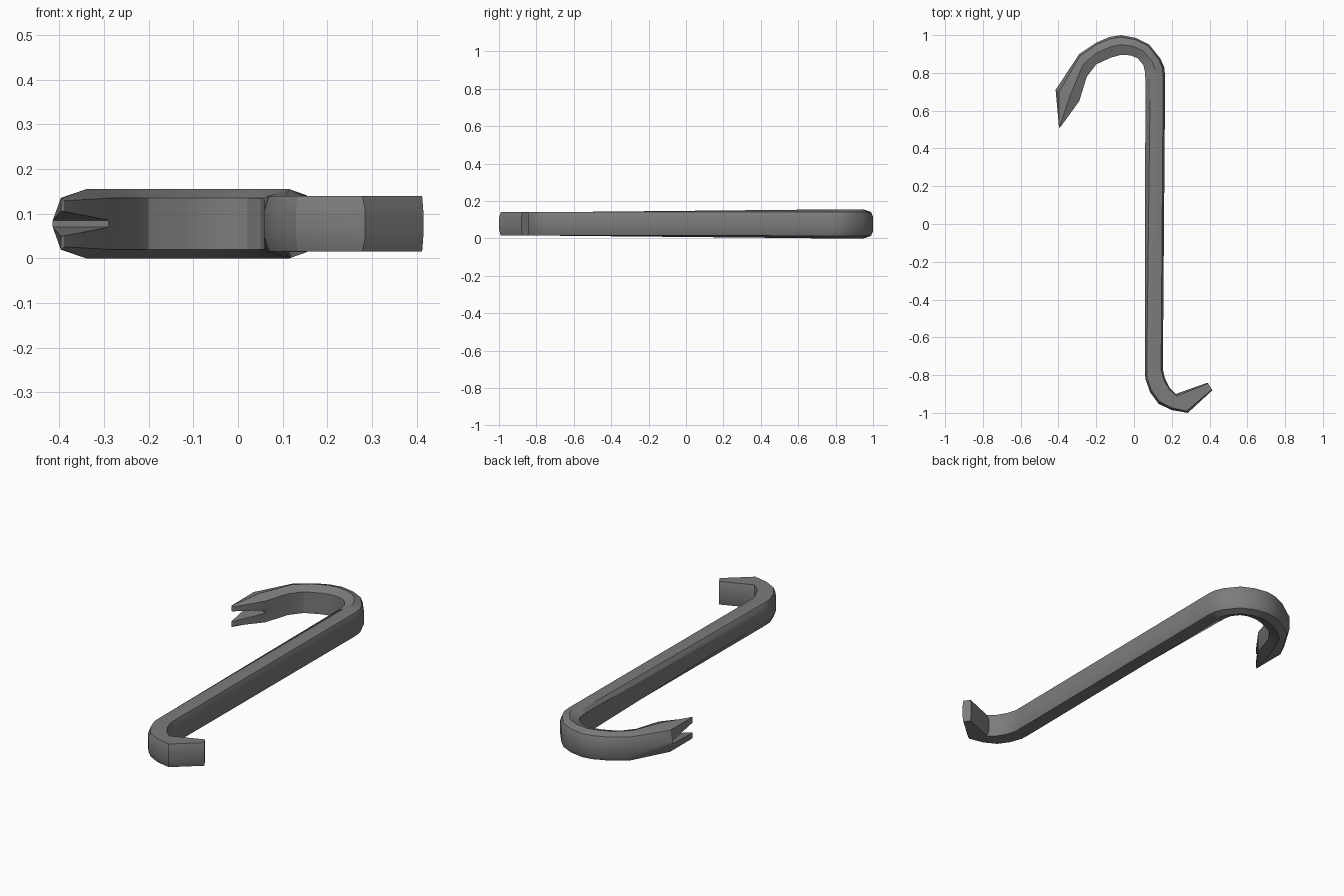
import bpy, bmesh, math
from mathutils import Vector

if "Cube" in bpy.data.objects:
    bpy.data.objects.remove(bpy.data.objects["Cube"])

ZC = 0.0775  # mid height of the bar

# Half cross-sections: (fraction from right/outer side to left/inner side, fraction of half height)
BAR = [(0, .5), (.1, 1), (.5, 1), (.9, 1), (1, .5), (1, .1)]
HOOK = [(0, .5), (.1, .82), (.48, 1), (.75, .87), (1, .74), (1, .1)]
NECK = [(0, .1), (.15, .75), (.6, 1), (.8, .87), (1, .74), (1, .1)]

# Stations: right/outer x, y, left/inner x, y, from the chisel end to the claw
chisel = [(.39, -.84, .415, -.88), (.22, -.90, .285, -1.0), (.187, -.865, .20, -.985),
          (.165, -.82, .13, -.952), (.157, -.79, .085, -.89), (.153, -.77, .06, -.82),
          (.153, -.74, .058, -.76)]
hook = [(.165, .78, .06, .77), (.16, .83, .057, .81), (.14, .875, .05, .84),
        (.08, .95, .02, .877), (.01, .985, -.02, .893), (-.07, 1.0, -.07, .895),
        (-.13, .99, -.12, .882), (-.2, .96, -.2, .845), (-.29, .90, -.25, .78)]
neck = (-.415, .71, -.29, .65)


def half(station, section, h):
    a, b = Vector(station[:2]), Vector(station[2:])
    return [(*a.lerp(b, t), z * h) for t, z in section]


def full_ring(bm, pts):
    up = [bm.verts.new((x, y, ZC + z)) for x, y, z in pts]
    low = [bm.verts.new((x, y, ZC - z)) for x, y, z in pts]
    return up + low[::-1]


def bridge(bm, r0, r1):
    n = len(r0)
    for i in range(n):
        j = (i + 1) % n
        bm.faces.new((r0[i], r0[j], r1[j], r1[i]))


bm = bmesh.new()
# Chisel end, shaft, hook and neck of the claw
rings = [full_ring(bm, half(s, BAR, .0625)) for s in chisel]
rings += [full_ring(bm, half(s, HOOK, .0775)) for s in hook]
rings.append(full_ring(bm, half(neck, NECK, .0775)))
for r0, r1 in zip(rings, rings[1:]):
    bridge(bm, r0, r1)
bm.faces.new(rings[0])

# Notch floor and the two tapering prongs
last = rings[-1]
upper, lower = last[:6], last[:5:-1]
bm.faces.new((upper[0], upper[5], lower[5], lower[0]))
for side, base in ((1, upper), (-1, lower)):
    tip = []
    for i in range(6):
        z = .0275 if i in (0, 5) else .0575
        x, y = (-.397, .51) if i < 2 else (-.397 + .0025 * min(i - 1, 3), .51 + .001 * min(i - 1, 3))
        z -= .002 * (i - 1) if i in (3, 4) else 0
        tip.append(bm.verts.new((x, y, ZC + side * z)))
    bridge(bm, base, tip)
    bm.faces.new(tip)

bmesh.ops.recalc_face_normals(bm, faces=bm.faces[:])
mesh = bpy.data.meshes.new("crowbar")
bm.to_mesh(mesh)
bm.free()

# One dark steel colour
steel = bpy.data.materials.new("dark grey steel")
steel.diffuse_color = (.2, .2, .2, 1)
steel.use_nodes = True
steel.node_tree.nodes["Principled BSDF"].inputs["Base Color"].default_value = steel.diffuse_color
mesh.materials.append(steel)
bar = bpy.data.objects.new("crowbar", mesh)
bpy.context.collection.objects.link(bar)
bpy.context.view_layer.objects.active = bar
bar.select_set(True)
bpy.ops.object.shade_smooth_by_angle(angle=math.radians(25))
